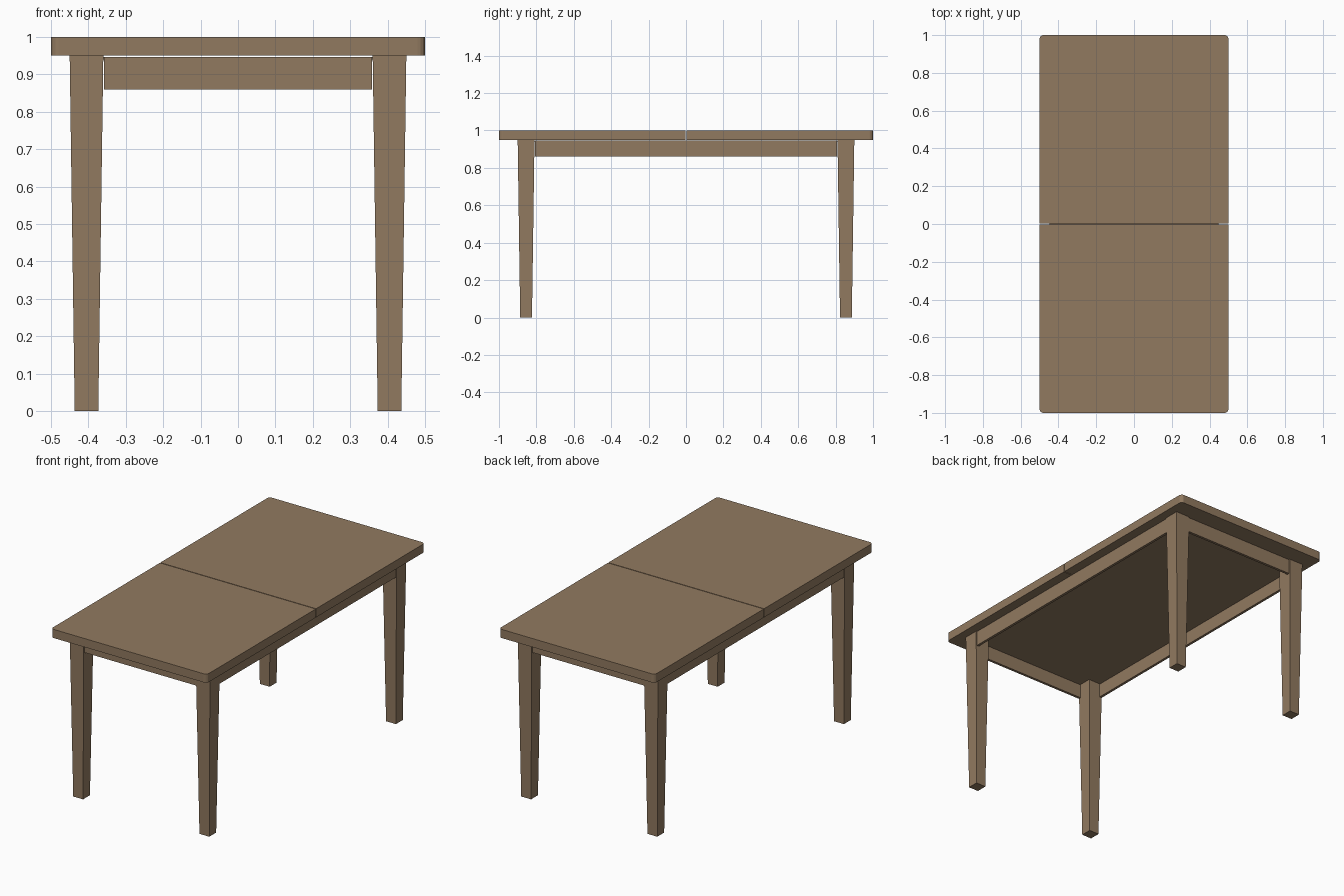
import bpy, bmesh, math

if "Cube" in bpy.data.objects:
    bpy.data.objects.remove(bpy.data.objects["Cube"])

wood = bpy.data.materials.new("brown wood")
wood.diffuse_color = (0.285, 0.194, 0.117, 1)
wood.use_nodes = True
wood.node_tree.nodes["Principled BSDF"].inputs["Base Color"].default_value = wood.diffuse_color


def make_object(name, bm):
    bmesh.ops.recalc_face_normals(bm, faces=bm.faces)
    mesh = bpy.data.meshes.new(name)
    bm.to_mesh(mesh)
    bm.free()
    mesh.materials.append(wood)
    obj = bpy.data.objects.new(name, mesh)
    bpy.context.collection.objects.link(obj)
    return obj


def loft(name, lower, upper):
    """Solid between two matching closed outlines."""
    bm = bmesh.new()
    a = [bm.verts.new(p) for p in lower]
    b = [bm.verts.new(p) for p in upper]
    bm.faces.new(a[::-1])
    bm.faces.new(b)
    n = len(a)
    for i in range(n):
        j = (i + 1) % n
        bm.faces.new((a[i], a[j], b[j], b[i]))
    return make_object(name, bm)


def rect(x0, x1, y0, y1, z):
    return [(x0, y0, z), (x1, y0, z), (x1, y1, z), (x0, y1, z)]


def box(name, x0, x1, y0, y1, z0, z1):
    return loft(name, rect(x0, x1, y0, y1, z0), rect(x0, x1, y0, y1, z1))


# Two table top leaves with rounded outer corners and a thin seam between
R, STEPS, SEAM = 0.02, 4, 0.002
for side, label in ((-1, "front"), (1, "back")):
    outline = [(-0.5, SEAM), (0.5, SEAM)]
    for cx, start in ((0.5 - R, 0), (-0.5 + R, 90)):
        for i in range(STEPS + 1):
            t = math.radians(start + 90 * i / STEPS)
            outline.append((cx + R * math.cos(t), 1 - R + R * math.sin(t)))
    loft(label + "_table_leaf",
         [(x, y * side, 0.95) for x, y in outline],
         [(x, y * side, 1.0) for x, y in outline])

# Four square legs, tapered evenly towards the floor
LX, LY = 0.405, 0.855
for sy, fb in ((-1, "front"), (1, "back")):
    for sx, lr in ((-1, "left"), (1, "right")):
        x, y = LX * sx, LY * sy
        foot, head = 0.0315, 0.045
        loft(f"{fb}_{lr}_leg",
             rect(x - foot, x + foot, y - foot, y + foot, 0),
             rect(x - head, x + head, y - head, y + head, 0.95))

# Aprons between the legs, just short of the top
OUT, THICK, Z0, Z1 = 0.003, 0.015, 0.86, 0.947
for s, fb, lr in ((-1, "front", "left"), (1, "back", "right")):
    y = sorted((s * (0.9 - OUT), s * (0.9 - OUT - THICK)))
    box(fb + "_apron", -0.358, 0.358, *y, Z0, Z1)
    x = sorted((s * (0.45 - OUT), s * (0.45 - OUT - THICK)))
    box(lr + "_apron", *x, -0.808, 0.808, Z0, Z1)

# Board under the seam, closing the frame
box("support_board", -0.44, 0.44, -0.805, 0.805, 0.940, 0.946)
box("support_board_ends", -0.355, 0.355, -0.89, 0.89, 0.941, 0.945)
